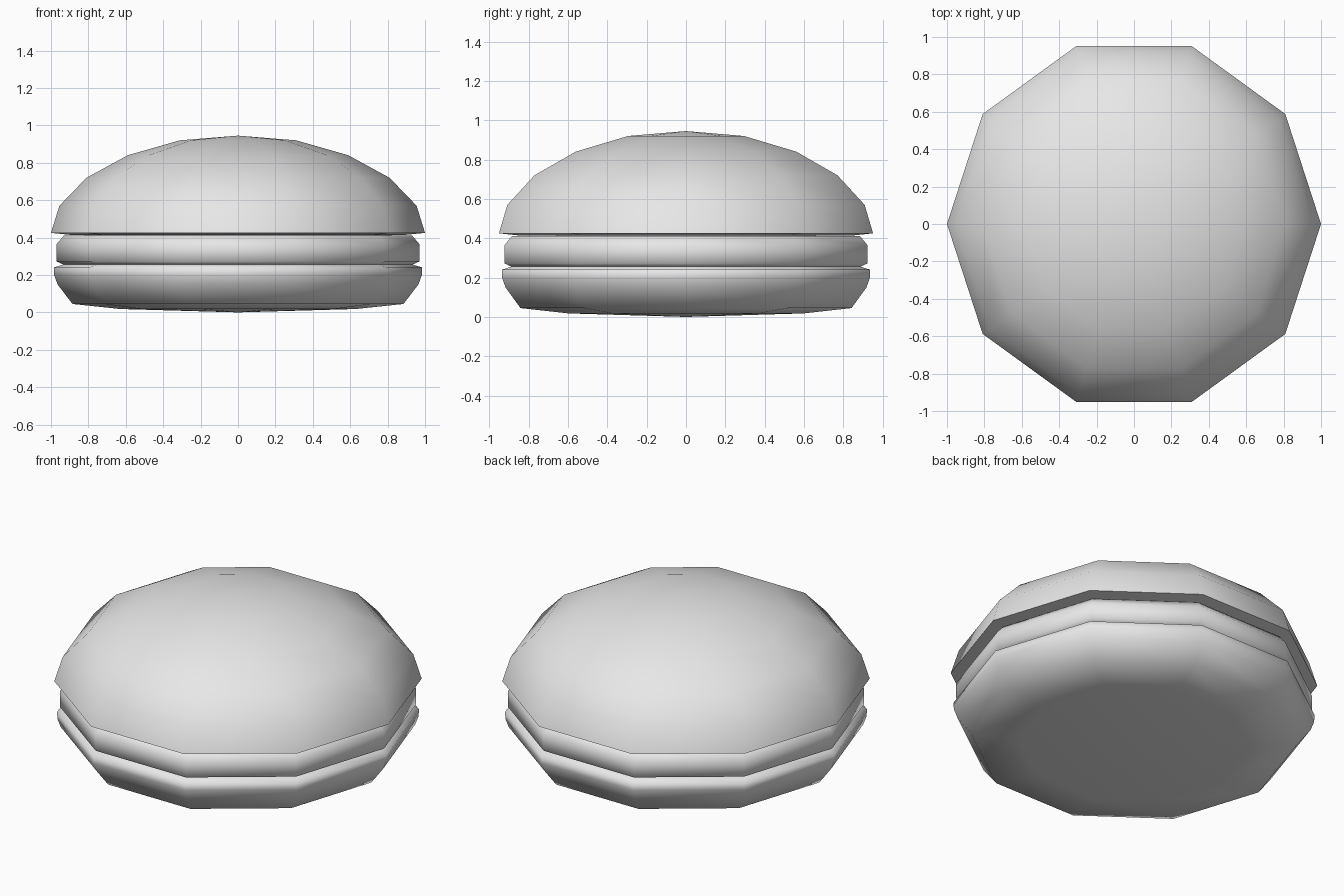
import bpy
import bmesh
import math

cube = bpy.data.objects.get("Cube")
if cube:
    bpy.data.objects.remove(cube, do_unlink=True)

SIDES = 10

grey = bpy.data.materials.new("plain grey")
grey.use_nodes = True
grey.diffuse_color = (0.8, 0.8, 0.8, 1)
grey.node_tree.nodes["Principled BSDF"].inputs["Base Color"].default_value = (0.8, 0.8, 0.8, 1)


def lathe(name, profile):
    """Turn a (radius, height) profile, listed top to bottom, about the z axis."""
    bm = bmesh.new()
    rings = []
    for r, z in profile:
        count = SIDES if r > 0 else 1
        rings.append([bm.verts.new((r * math.cos(math.tau * i / SIDES),
                                    r * math.sin(math.tau * i / SIDES), z))
                      for i in range(count)])
    for upper, lower in zip(rings, rings[1:]):
        for i in range(SIDES):
            j = (i + 1) % SIDES
            corners = [upper[i % len(upper)], lower[i % len(lower)],
                       lower[j % len(lower)], upper[j % len(upper)]]
            bm.faces.new(list(dict.fromkeys(corners)))
    bmesh.ops.recalc_face_normals(bm, faces=bm.faces[:])
    for face in bm.faces:
        face.smooth = True
    # Keep the rim crisp where the profile folds back on itself
    for edge in bm.edges:
        if edge.calc_face_angle(0) > math.radians(80):
            edge.smooth = False
    mesh = bpy.data.meshes.new(name)
    bm.to_mesh(mesh)
    bm.free()
    mesh.materials.append(grey)
    obj = bpy.data.objects.new(name, mesh)
    bpy.context.collection.objects.link(obj)
    return obj


# Domed top bun with a slightly raised underside
lathe("top_bun", [(0, 0.945), (0.31, 0.92), (0.59, 0.84), (0.81, 0.72),
                  (0.955, 0.57), (1.0, 0.425), (0.9, 0.415), (0, 0.41)])

# Patty with bevelled edges
lathe("patty", [(0, 0.415), (0.93, 0.412), (0.97, 0.365), (0.97, 0.272),
                (0.92, 0.25), (0, 0.25)])

# Shallow bottom bun with a rounded underside
lathe("bottom_bun", [(0, 0.262), (0.92, 0.26), (0.985, 0.24), (0.983, 0.2),
                     (0.965, 0.15), (0.885, 0.045), (0.63, 0.018), (0, 0)])
